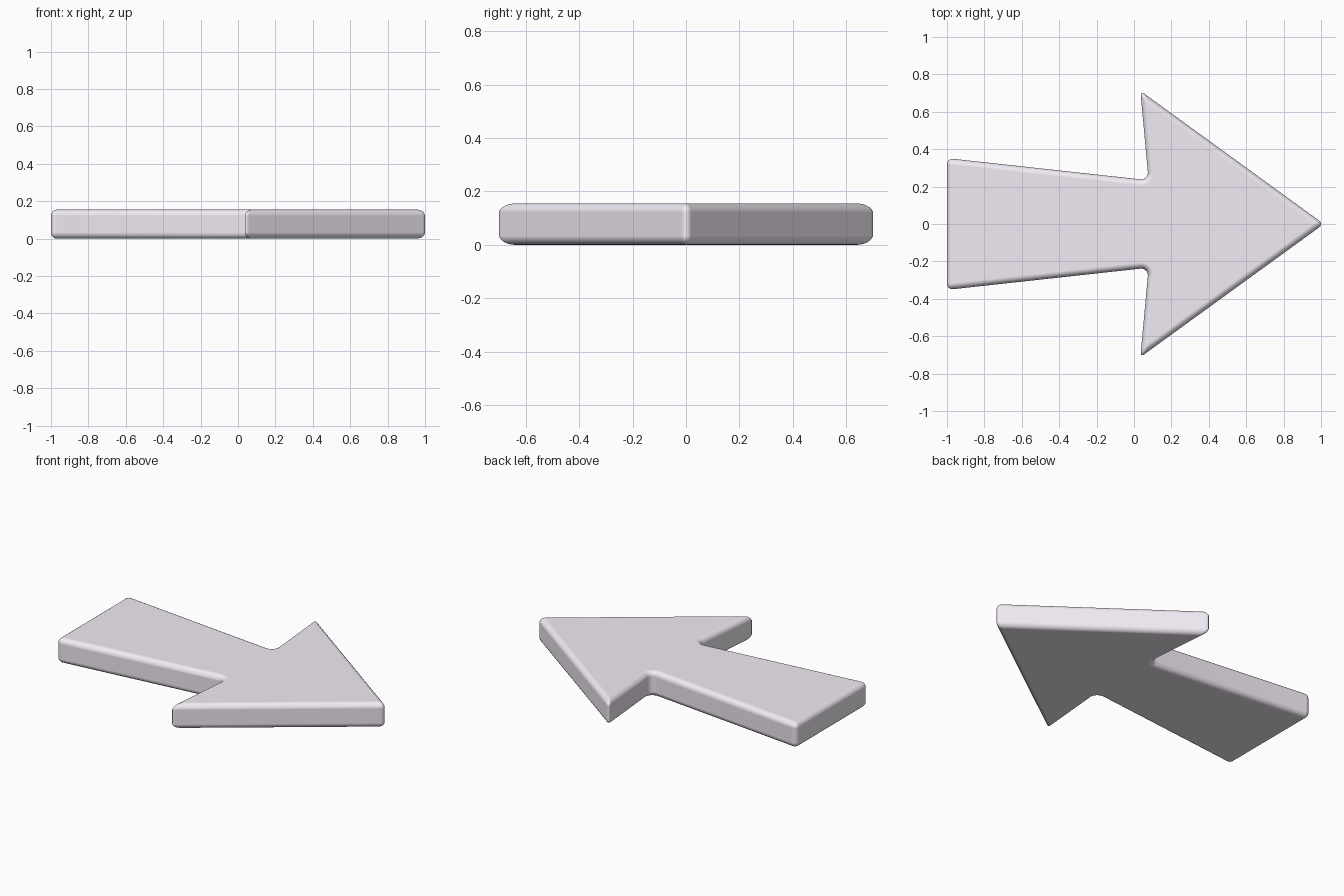
import bpy, bmesh

if "Cube" in bpy.data.objects:
    bpy.data.objects.remove(bpy.data.objects["Cube"])

HEIGHT = 0.155
# Half outline of the arrow: tail corner, inner corner, barb, tip
half = [(-1.0, 0.352), (0.078, 0.234), (0.034, 0.712)]
tip = [(1.015, 0.0)]
outline = [(x, -y) for x, y in half] + tip + half[::-1]

# Arrow slab extruded from the outline
bm = bmesh.new()
face = bm.faces.new([bm.verts.new((x, y, 0)) for x, y in outline])
ext = bmesh.ops.extrude_face_region(bm, geom=[face])
for v in ext["geom"]:
    if isinstance(v, bmesh.types.BMVert):
        v.co.z = HEIGHT
bmesh.ops.recalc_face_normals(bm, faces=bm.faces)

# Wider fillet where shaft meets head
inner = [e for e in bm.edges
         if all(abs(v.co.x - 0.078) < 0.001 for v in e.verts)
         and abs(e.verts[0].co.y - e.verts[1].co.y) < 0.001]
bmesh.ops.bevel(bm, geom=inner, offset=0.045, segments=6, profile=0.5, affect="EDGES")

mesh = bpy.data.meshes.new("arrow")
bm.to_mesh(mesh)
bm.free()
arrow = bpy.data.objects.new("arrow", mesh)
bpy.context.collection.objects.link(arrow)

# Soft rounded edges
bevel = arrow.modifiers.new("rounded_edges", "BEVEL")
bevel.width = 0.033
bevel.segments = 5
bevel.limit_method = "ANGLE"
bevel.angle_limit = 0.7
bevel.harden_normals = True

# Pale lavender surface
mat = bpy.data.materials.new("pale_lavender")
mat.diffuse_color = (0.89, 0.83, 0.91, 1)
mat.use_nodes = True
mat.node_tree.nodes["Principled BSDF"].inputs["Base Color"].default_value = mat.diffuse_color
mesh.materials.append(mat)

bpy.context.view_layer.objects.active = arrow
arrow.select_set(True)
bpy.ops.object.shade_smooth()
